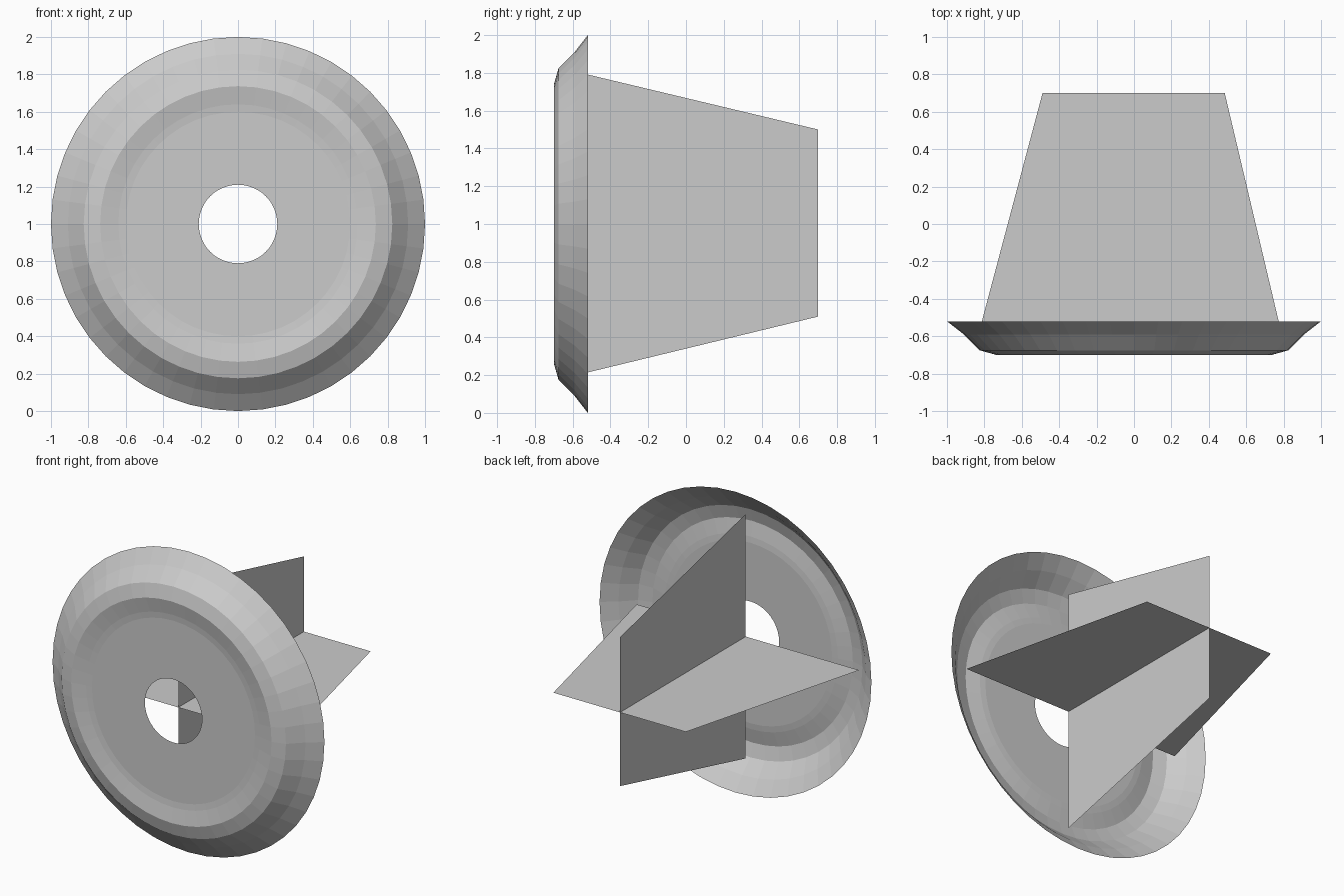
import bpy
from math import sin, cos, tau

if "Cube" in bpy.data.objects:
    bpy.data.objects.remove(bpy.data.objects["Cube"])

SIDES = 48
CENTRE_Z = 1.0


def add_mesh(name, verts, faces):
    mesh = bpy.data.meshes.new(name)
    mesh.from_pydata(verts, [], faces)
    mesh.update()
    obj = bpy.data.objects.new(name, mesh)
    bpy.context.collection.objects.link(obj)
    return obj


def lathe(name, profile):
    """Spin a (radius, y) profile around the y axis as an open sheet."""
    verts = [(r * sin(tau * i / SIDES), y, CENTRE_Z + r * cos(tau * i / SIDES))
             for r, y in profile for i in range(SIDES)]
    faces = []
    for k in range(len(profile) - 1):
        for i in range(SIDES):
            j = (i + 1) % SIDES
            a, b = k * SIDES, (k + 1) * SIDES
            faces.append((a + i, a + j, b + j, b + i))
    return add_mesh(name, verts, faces)


# Dished front disc with raised ring and centre hole
lathe("front_disc", [(1.0, -0.52), (0.91, -0.59), (0.825, -0.675),
                     (0.737, -0.70), (0.64, -0.682), (0.60, -0.678),
                     (0.21, -0.678)])

# Two crossed tapering vanes behind the disc
FRONT_Y, BACK_Y = -0.62, 0.70
add_mesh("vertical_vane",
         [(-0.005, FRONT_Y, 0.19), (-0.005, BACK_Y, 0.51),
          (-0.005, BACK_Y, 1.50), (-0.005, FRONT_Y, 1.815)],
         [(0, 1, 2, 3)])
add_mesh("horizontal_vane",
         [(-0.84, FRONT_Y, CENTRE_Z), (0.797, FRONT_Y, CENTRE_Z),
          (0.485, BACK_Y, CENTRE_Z), (-0.489, BACK_Y, CENTRE_Z)],
         [(0, 1, 2, 3)])
